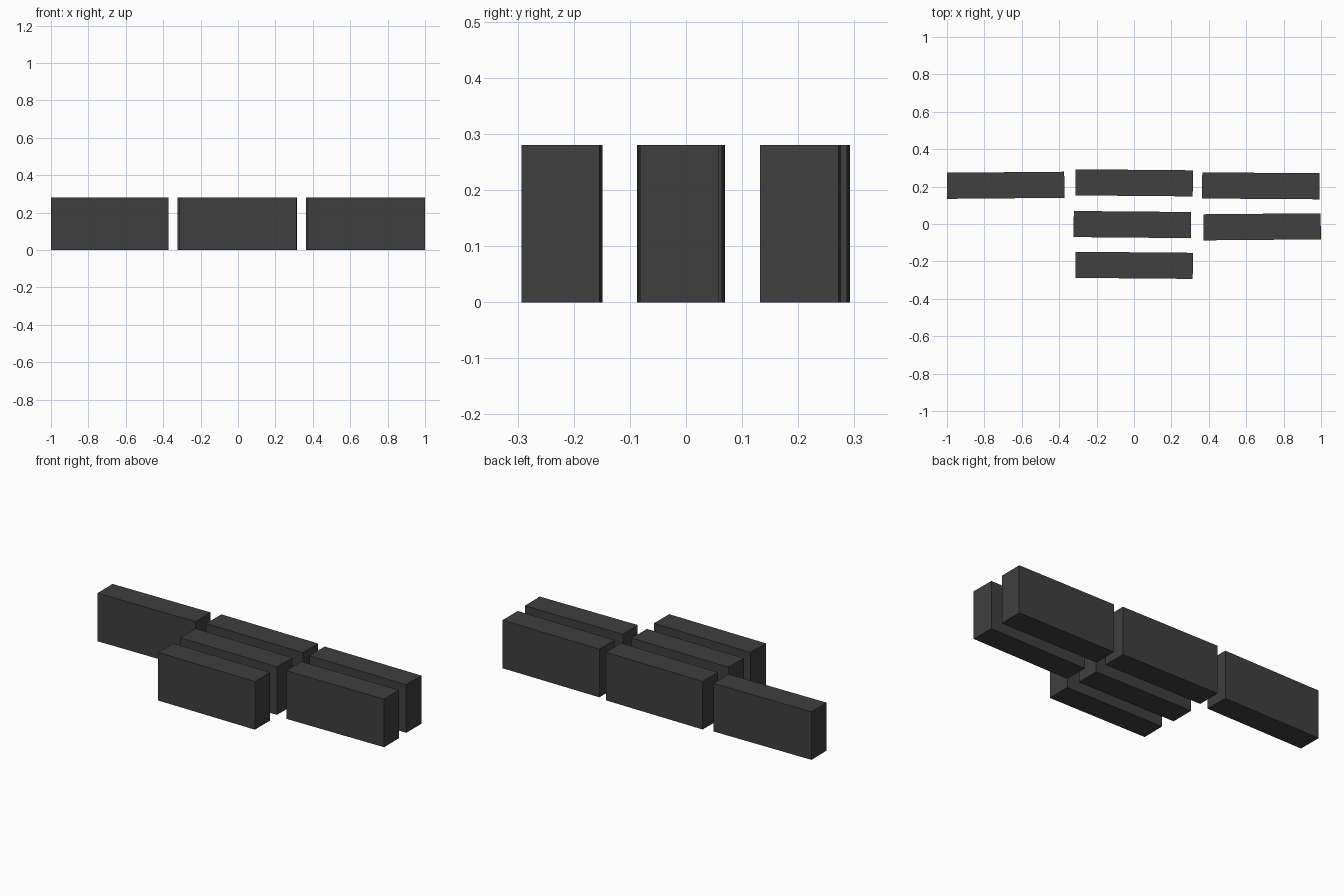
import bpy
from math import radians

default = bpy.data.objects.get("Cube")
if default:
    bpy.data.objects.remove(default, do_unlink=True)

# Single dark grey material
grey = bpy.data.materials.new("dark grey")
grey.use_nodes = True
colour = (0.05, 0.05, 0.05, 1)
grey.diffuse_color = colour
grey.node_tree.nodes["Principled BSDF"].inputs["Base Color"].default_value = colour

LENGTH, DEPTH, HEIGHT = 0.627, 0.1395, 0.28


def block(name, x, y, turn):
    """Upright slab standing on the ground, turned slightly about z."""
    bpy.ops.mesh.primitive_cube_add(size=1, location=(x, y, HEIGHT / 2))
    ob = bpy.context.object
    ob.name = name
    ob.scale = (LENGTH, DEPTH, HEIGHT)
    ob.rotation_euler.z = radians(turn)
    ob.data.materials.append(grey)


# Back row
block("back_right_block", -0.686, 0.207, 0.5)
block("back_middle_block", 0.001, 0.22, -0.5)
block("back_left_block", 0.678, 0.204, -0.4)
# Middle row
block("centre_block", -0.009, -0.003, -0.5)
block("centre_left_block", 0.685, -0.015, 0.5)
# Front row
block("front_block", 0.001, -0.221, -0.5)
